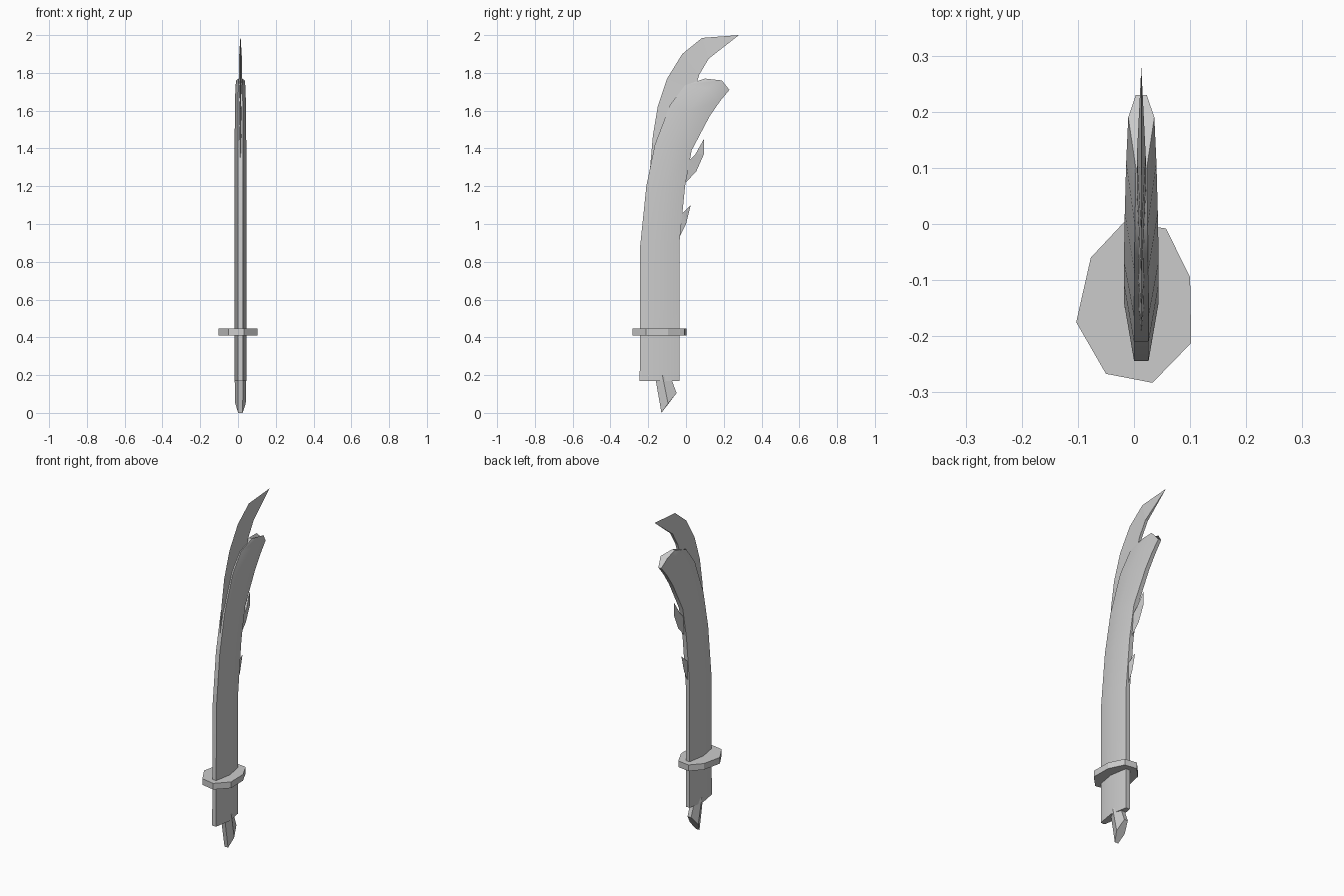
import bpy
import bmesh
import math

if "Cube" in bpy.data.objects:
    bpy.data.objects.remove(bpy.data.objects["Cube"])

grey = bpy.data.materials.new("plain grey")
grey.use_nodes = True
grey.diffuse_color = (0.6, 0.6, 0.6, 1)
grey.node_tree.nodes["Principled BSDF"].inputs["Base Color"].default_value = (0.6, 0.6, 0.6, 1)

CX = 0.013  # side offset of the sword's flat plane


def finish(name, bm, smooth=None):
    bmesh.ops.recalc_face_normals(bm, faces=bm.faces)
    mesh = bpy.data.meshes.new(name)
    bm.to_mesh(mesh)
    bm.free()
    mesh.materials.append(grey)
    obj = bpy.data.objects.new(name, mesh)
    bpy.context.collection.objects.link(obj)
    if smooth:
        bpy.ops.object.select_all(action="DESELECT")
        obj.select_set(True)
        bpy.context.view_layer.objects.active = obj
        bpy.ops.object.shade_smooth_by_angle(angle=math.radians(smooth))
    return obj


def hex_tube(name, sections, smooth):
    """Flat hexagonal tube; each section is front, middle and back (y, z) plus a width scale."""
    bm = bmesh.new()
    rings = []
    for front, mid, back, s in sections:
        if mid is None:
            mid = ((front[0] + back[0]) / 2, (front[1] + back[1]) / 2)
        corners = [(-0.013, front), (0.013, front), (0.031, mid),
                   (0.013, back), (-0.013, back), (-0.031, mid)]
        rings.append([bm.verts.new((CX + x * s, *p)) for x, p in corners])
    for a, b in zip(rings, rings[1:]):
        for i in range(6):
            j = (i + 1) % 6
            bm.faces.new((a[i], a[j], b[j], b[i]))
    bm.faces.new(rings[0])
    bm.faces.new(rings[-1])
    return finish(name, bm, smooth)


def fin(name, outer, inner, half):
    """Wedge blade: sharp along the outer edge, thick along the inner edge."""
    bm = bmesh.new()
    edge = [bm.verts.new((CX, *p)) for p in outer]
    sides = [[bm.verts.new((CX + s * half, *p)) for p in inner] for s in (-1, 1)]
    tip = bm.verts.new((CX, *inner_tip(outer)))
    edge[-1] = tip
    bm.verts.remove([v for v in bm.verts if not v.link_faces and v.co == tip.co and v is not tip][0])
    for side in sides:
        for i in range(len(side) - 1):
            bm.faces.new((edge[i], edge[i + 1], side[i + 1], side[i]))
        bm.faces.new((edge[-2], tip, side[-1]))
    for i in range(len(inner) - 1):
        bm.faces.new((sides[0][i], sides[0][i + 1], sides[1][i + 1], sides[1][i]))
    bm.faces.new((sides[0][-1], tip, sides[1][-1]))
    bm.faces.new((edge[0], sides[0][0], sides[1][0]))
    return finish(name, bm)


def inner_tip(outer):
    return outer[-1]


# Curved scabbard body with a slanted open-looking end
hex_tube("scabbard", [
    ((-0.245, 0.17), None, (-0.035, 0.17), 1),
    ((-0.243, 0.88), None, (-0.035, 0.9), 1),
    ((-0.21, 1.2), None, (-0.005, 1.2), 1),
    ((-0.165, 1.42), None, (0.03, 1.39), 1),
    ((-0.085, 1.63), None, (0.125, 1.57), 0.95),
    ((-0.005, 1.735), (0.11, 1.72), (0.18, 1.65), 0.87),
    ((0.1, 1.77), (0.19, 1.76), (0.23, 1.71), 0.75)], 40)

# Short stub poking out below, cut on a slant
hex_tube("end_stub", [
    ((-0.13, 0.0), (-0.095, 0.05), (-0.05, 0.105), 0.9),
    ((-0.165, 0.2), None, (-0.085, 0.2), 1)], 40)

# Uneven eight-sided collar
bm = bmesh.new()
outline = [(-0.018, 0.003), (-0.077, -0.06), (-0.103, -0.175), (-0.05, -0.267),
           (0.033, -0.283), (0.102, -0.212), (0.1, -0.095), (0.057, -0.008)]
base = bm.faces.new([bm.verts.new((x, y, 0.41)) for x, y in outline])
top = bmesh.ops.extrude_face_region(bm, geom=[base])["geom"]
bmesh.ops.translate(bm, vec=(0, 0, 0.037), verts=[v for v in top if isinstance(v, bmesh.types.BMVert)])
finish("collar", bm)

# Sweeping crest rising from the upper front
fin("crest",
    [(-0.19, 1.3), (-0.175, 1.47), (-0.15, 1.62), (-0.1, 1.77), (-0.02, 1.9), (0.085, 1.985), (0.28, 2.0)],
    [(-0.15, 1.3), (-0.13, 1.45), (-0.07, 1.58), (0.045, 1.71), (0.07, 1.79), (0.12, 1.875)], 0.008)

# Two small thorns on the rear edge
fin("upper_thorn",
    [(-0.02, 1.2), (0.0, 1.22), (0.055, 1.28), (0.095, 1.37), (0.095, 1.45)],
    [(-0.02, 1.24), (0.0, 1.3), (0.02, 1.34), (0.05, 1.37)], 0.009)
fin("lower_thorn",
    [(-0.05, 0.92), (-0.03, 0.94), (0.0, 1.0), (0.025, 1.1)],
    [(-0.05, 0.98), (-0.04, 1.03), (-0.015, 1.06)], 0.009)
